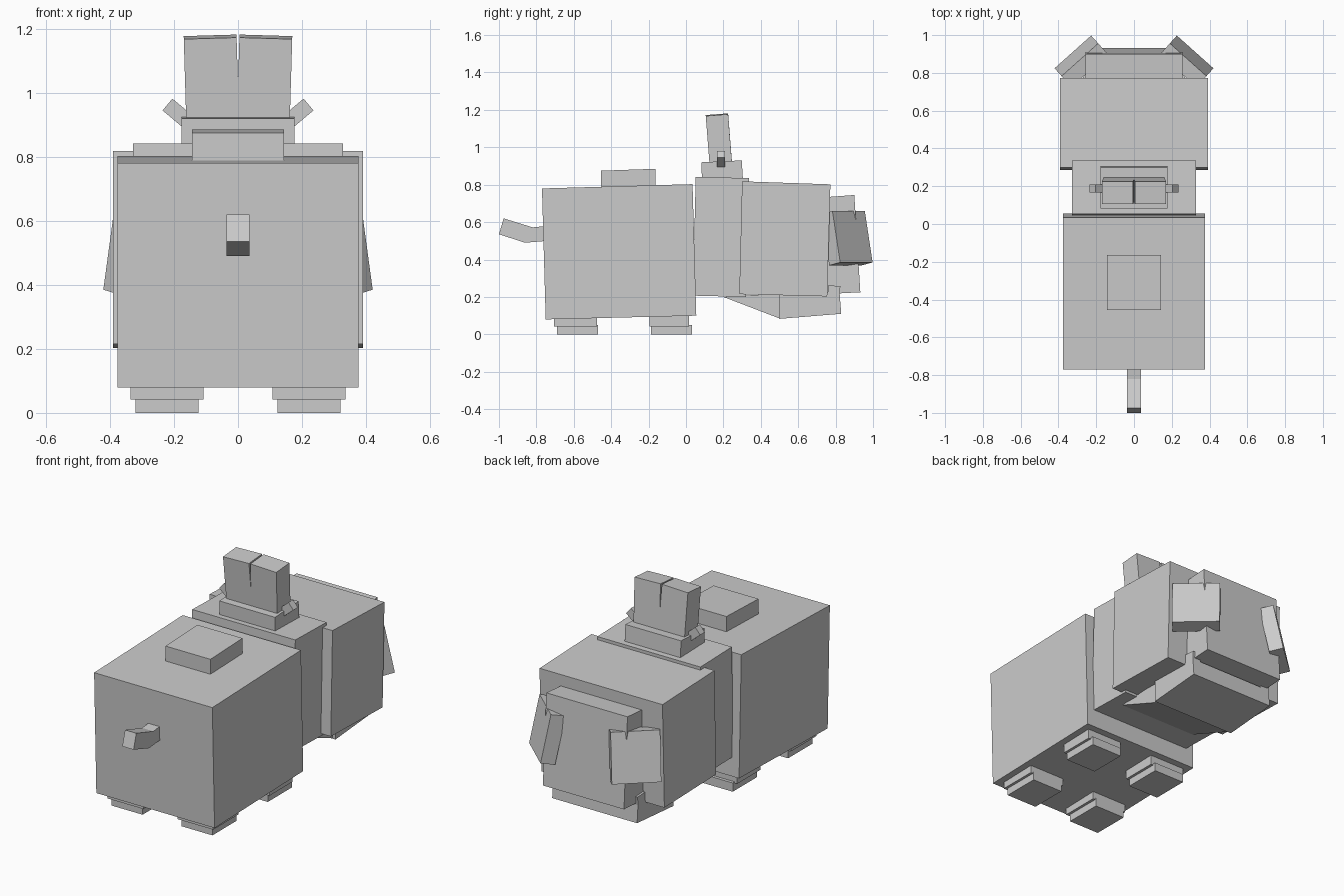
import bpy
import bmesh
from math import radians
from mathutils import Matrix, Euler

if "Cube" in bpy.data.objects:
    bpy.data.objects.remove(bpy.data.objects["Cube"])

grey = bpy.data.materials.new("plain grey")
grey.use_nodes = True
grey.diffuse_color = (0.6, 0.6, 0.6, 1)
grey.node_tree.nodes["Principled BSDF"].inputs["Base Color"].default_value = grey.diffuse_color


def finish(name, bm):
    bmesh.ops.recalc_face_normals(bm, faces=bm.faces)
    mesh = bpy.data.meshes.new(name)
    bm.to_mesh(mesh)
    bm.free()
    mesh.materials.append(grey)
    obj = bpy.data.objects.new(name, mesh)
    bpy.context.collection.objects.link(obj)
    return obj


def prism(name, profile, half_width, x=0):
    """Extrude a side profile of (y, z) points across x."""
    bm = bmesh.new()
    face = bm.faces.new([bm.verts.new((x - half_width, y, z)) for y, z in profile])
    new = bmesh.ops.extrude_face_region(bm, geom=[face])["geom"]
    verts = [v for v in new if isinstance(v, bmesh.types.BMVert)]
    bmesh.ops.translate(bm, verts=verts, vec=(2 * half_width, 0, 0))
    return finish(name, bm)


def box(name, centre, size, turn=(0, 0, 0)):
    bm = bmesh.new()
    rotation = Euler([radians(a) for a in turn]).to_matrix().to_4x4()
    matrix = Matrix.Translation(centre) @ rotation @ Matrix.Diagonal((*size, 1))
    bmesh.ops.create_cube(bm, size=1, matrix=matrix)
    return finish(name, bm)


# Body, neck and head
prism("body", [(-0.77, 0.78), (0.035, 0.803), (0.055, 0.10), (-0.75, 0.08)], 0.376)
prism("neck", [(0.052, 0.842), (0.337, 0.835), (0.32, 0.20), (0.037, 0.207)], 0.328)
prism("head", [(0.30, 0.818), (0.772, 0.802), (0.755, 0.203), (0.285, 0.215)], 0.391)
prism("face", [(0.74, 0.733), (0.90, 0.745), (0.932, 0.225), (0.74, 0.215)], 0.258)

# Lower jaw with a throat wedge and two tusks
prism("jaw", [(0.50, 0.225), (0.50, 0.083), (0.83, 0.11), (0.822, 0.21)], 0.27)
prism("throat", [(0.20, 0.20), (0.50, 0.085), (0.52, 0.22)], 0.25)

# Back plate, saddle base and tail
prism("back_plate", [(-0.455, 0.76), (-0.455, 0.875), (-0.163, 0.885), (-0.163, 0.78)], 0.143)
prism("crown_base", [(0.085, 0.82), (0.083, 0.92), (0.298, 0.93), (0.305, 0.82)], 0.177)
prism("tail", [(-0.74, 0.58), (-0.82, 0.572), (-0.975, 0.62), (-1.0, 0.535),
               (-0.86, 0.49), (-0.74, 0.50)], 0.036)

# Mirrored parts
for side, s in (("left", 1), ("right", -1)):
    box(side + "_ear", (s * 0.279, 0.861, 0.514), (0.26, 0.08, 0.28), (11.5, 0, s * -41.8))
    box(side + "_tusk", (s * 0.243, 0.79, 0.22), (0.054, 0.065, 0.08), (-4, 0, 0))
    box(side + "_crown", (s * 0.083, 0.176, 1.04), (0.165, 0.12, 0.27), (4.5, s * 1.7, 0))
    box(side + "_crown_stub", (s * 0.182, 0.187, 0.931), (0.10, 0.042, 0.048), (0, s * -40, 0))
    for end, y, low_y in (("rear", -0.09, -0.077), ("front", -0.59, -0.58)):
        box(f"{end}_{side}_ankle", (s * 0.222, y, 0.08), (0.228, 0.23 if end == "front" else 0.21, 0.075))
        box(f"{end}_{side}_foot", (s * 0.222, low_y, 0.025), (0.197, 0.22, 0.05))
